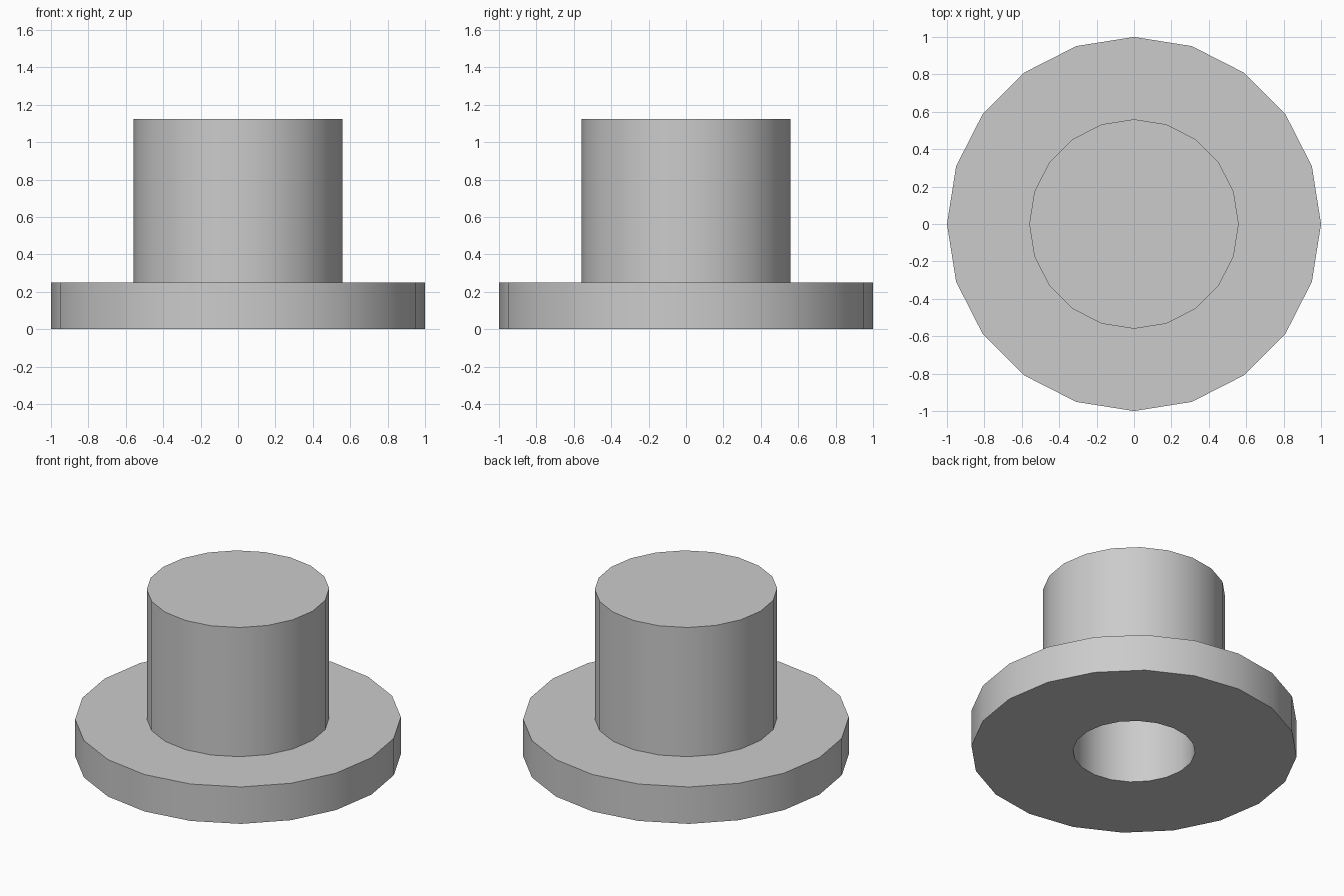
import bpy
import bmesh
import math

cube = bpy.data.objects.get("Cube")
if cube:
    bpy.data.objects.remove(cube, do_unlink=True)

SIDES = 20
FLANGE_R, FLANGE_H = 1.0, 0.25
SHAFT_R, TOP = 0.56, 1.125
BORE_R, BORE_DEPTH = 0.375, 0.94

# Single grey material
grey = bpy.data.materials.new("plain_grey")
grey.use_nodes = True
colour = (0.6, 0.6, 0.6, 1)
grey.diffuse_color = colour
grey.node_tree.nodes["Principled BSDF"].inputs["Base Color"].default_value = colour


def lathe(name, profile):
    """Spin a radius/height profile about z into a closed solid."""
    bm = bmesh.new()
    verts = [bm.verts.new((r, 0, z)) for r, z in profile]
    edges = [bm.edges.new(pair) for pair in zip(verts, verts[1:])]
    bmesh.ops.spin(bm, geom=verts + edges, axis=(0, 0, 1), cent=(0, 0, 0),
                   angle=math.tau, steps=SIDES, use_merge=False)
    bmesh.ops.remove_doubles(bm, verts=bm.verts, dist=0.0005)
    bmesh.ops.recalc_face_normals(bm, faces=bm.faces)
    mesh = bpy.data.meshes.new(name)
    bm.to_mesh(mesh)
    bm.free()
    mesh.materials.append(grey)
    obj = bpy.data.objects.new(name, mesh)
    bpy.context.collection.objects.link(obj)
    return obj


# Flanged bushing: closed top, wide flange, blind bore from below
bushing = lathe("flanged_bushing", [
    (0, TOP), (SHAFT_R, TOP),
    (SHAFT_R, FLANGE_H), (FLANGE_R, FLANGE_H),
    (FLANGE_R, 0), (BORE_R, 0),
    (BORE_R, BORE_DEPTH), (0, BORE_DEPTH),
])

# Smooth round walls, crisp rims
bpy.ops.object.select_all(action='DESELECT')
bushing.select_set(True)
bpy.context.view_layer.objects.active = bushing
bpy.ops.object.shade_smooth_by_angle(angle=math.radians(30))
